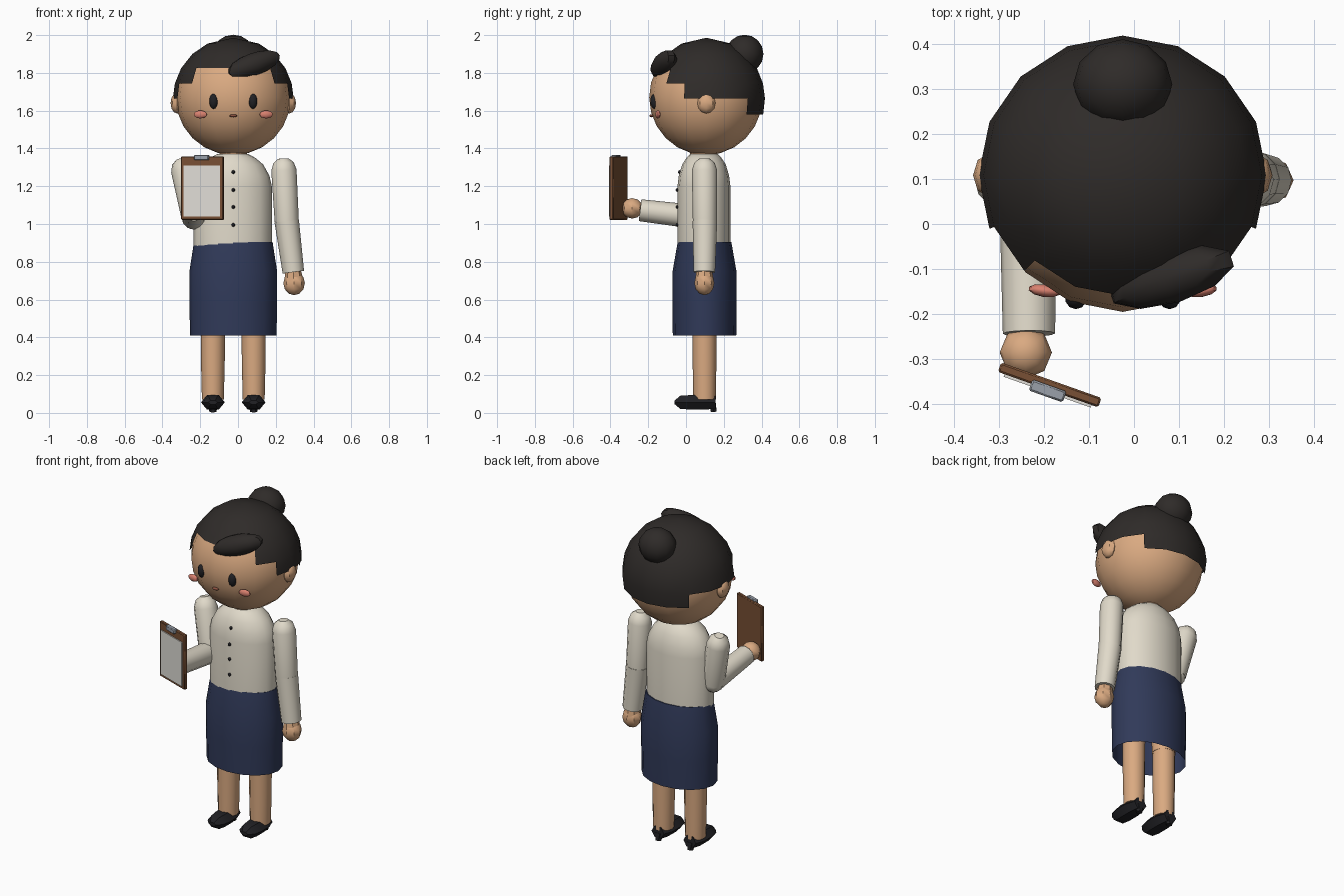
import bpy, bmesh, math
from mathutils import Vector, Matrix, Euler

if "Cube" in bpy.data.objects:
    bpy.data.objects.remove(bpy.data.objects["Cube"])

CX, CY = -0.025, 0.1          # body axis


def material(name, rgb):
    m = bpy.data.materials.new(name)
    m.diffuse_color = (*rgb, 1)
    m.use_nodes = True
    m.node_tree.nodes["Principled BSDF"].inputs["Base Color"].default_value = m.diffuse_color
    return m


SKIN = material("skin", (0.70, 0.40, 0.22))
HAIR = material("hair", (0.028, 0.024, 0.022))
SHIRT = material("shirt", (0.75, 0.70, 0.59))
NAVY = material("navy", (0.030, 0.042, 0.10))
BLACK = material("black", (0.015, 0.015, 0.018))
BLUSH = material("blush", (0.70, 0.22, 0.16))
LIP = material("lip", (0.25, 0.08, 0.05))
WOOD = material("wood", (0.19, 0.08, 0.035))
PAPER = material("paper", (0.75, 0.73, 0.68))
METAL = material("metal", (0.32, 0.35, 0.40))


def finish(name, bm, mat):
    bmesh.ops.recalc_face_normals(bm, faces=bm.faces)
    me = bpy.data.meshes.new(name)
    bm.to_mesh(me)
    bm.free()
    me.materials.append(mat)
    ob = bpy.data.objects.new(name, me)
    bpy.context.collection.objects.link(ob)
    return ob


def ball(name, loc, radii, mat, seg=10, rings=8, rot=(0, 0, 0)):
    bm = bmesh.new()
    m = Matrix.LocRotScale(Vector(loc), Euler(rot), Vector(radii))
    bmesh.ops.create_uvsphere(bm, u_segments=seg, v_segments=rings, radius=1, matrix=m)
    return finish(name, bm, mat)


def box(name, mat, loc, size, rot=(0, 0, 0), bevel=0.0):
    bm = bmesh.new()
    m = Matrix.LocRotScale(Vector(loc), Euler(rot), Vector(size))
    bmesh.ops.create_cube(bm, size=1, matrix=m)
    if bevel:
        bmesh.ops.bevel(bm, geom=bm.edges[:], offset=bevel, segments=1, affect='EDGES')
    return finish(name, bm, mat)


def loft(name, mat, rings, n=12, caps=(True, True), phase=0.0):
    """Elliptical rings (centre, radius a, radius b) joined along the first-to-last axis."""
    axis = (Vector(rings[-1][0]) - Vector(rings[0][0])).normalized()
    side = Vector((1, 0, 0)) - axis * axis.x
    side.normalize()
    up = axis.cross(side)
    bm = bmesh.new()
    loops = []
    for c, a, b in rings:
        loops.append([bm.verts.new(Vector(c) + side * a * math.cos(t) + up * b * math.sin(t))
                      for t in (phase + 2 * math.pi * i / n for i in range(n))])
    for p, q in zip(loops, loops[1:]):
        for i in range(n):
            j = (i + 1) % n
            bm.faces.new((p[i], p[j], q[j], q[i]))
    if caps[0]:
        bm.faces.new(loops[0])
    if caps[1]:
        bm.faces.new(loops[-1])
    return finish(name, bm, mat)


def sleeve(name, a, b, r0, r1, round_start=False):
    a, b = Vector(a), Vector(b)
    d = (b - a).normalized()
    rings = [(a, r0, r0), (b, r1, r1)]
    if round_start:
        rings = [(a - d * r0 * s, r0 * c, r0 * c) for s, c in ((0.92, 0.4), (0.6, 0.8))] + rings
    return loft(name, SHIRT, rings)


# Head, neck and ears
ball("head", (CX, 0.105, 1.67), (0.305, 0.30, 0.305), SKIN, 16, 12)
loft("neck", SKIN, [((CX, 0.095, 1.32), 0.073, 0.073), ((CX, 0.095, 1.43), 0.073, 0.073)])
for s in (-1, 1):
    ball("ear", (CX + s * 0.297, 0.108, 1.64), (0.035, 0.048, 0.055), SKIN, 8, 6)
    ball("eye", (CX + s * 0.104, -0.165, 1.65), (0.024, 0.024, 0.041), BLACK)
    ball("cheek", (CX + s * 0.174, -0.148, 1.58), (0.036, 0.014, 0.021), BLUSH, rot=(0, 0, s * 0.15))
ball("mouth", (CX, -0.182, 1.573), (0.021, 0.012, 0.008), LIP)

# Hair cap: 16 sectors, each cut off at its own height for the stepped hairline
levels = [1.58, 1.665, 1.745, 1.825, 1.90, 1.955]
bm = bmesh.new()
grid = []
for z in levels:
    k = math.sqrt(1 - ((z - 1.66) / 0.326) ** 2)
    grid.append([bm.verts.new((CX + 0.32 * k * math.sin(i * math.pi / 8),
                               0.108 - 0.31 * k * math.cos(i * math.pi / 8), z)) for i in range(16)])
top = bm.verts.new((CX, 0.108, 1.986))
for i in range(16):
    j = (i + 1) % 16
    step = min(i, 15 - i)                      # sectors away from the face
    start = 3 if step < 2 else 2 if step < 3 else 1 if step < 6 else 0
    for k in range(start, len(levels) - 1):
        bm.faces.new((grid[k][i], grid[k][j], grid[k + 1][j], grid[k + 1][i]))
    bm.faces.new((grid[-1][i], grid[-1][j], top))
bmesh.ops.delete(bm, geom=[v for v in bm.verts if not v.link_faces], context='VERTS')
finish("hair_cap", bm, HAIR)
ball("hair_bun", (CX, 0.31, 1.90), (0.11, 0.10, 0.102), HAIR, 12, 8)
ball("hair_fringe", (0.083, -0.118, 1.845), (0.155, 0.058, 0.06), HAIR, 10, 8, (0, -0.33, 0.3))

# Blouse with buttons
prof = [(0.88, 1.0), (1.2, 1.0), (1.255, 0.94), (1.315, 0.78), (1.35, 0.58), (1.37, 0.40)]
loft("blouse", SHIRT, [((CX - 0.003, 0.095, z), 0.207 * k, 0.14 * (k * 0.8 + 0.2)) for z, k in prof], 16)
for z, y in ((1.275, -0.033), (1.18, -0.046), (1.09, -0.046), (0.995, -0.046)):
    ball("button", (CX, y, z), (0.009, 0.009, 0.01), BLACK, 8, 6)

# Skirt, open at the hem
loft("skirt", NAVY, [((CX, 0.098, z), a, b) for z, a, b in
                     ((0.41, 0.229, 0.168), (0.58, 0.232, 0.17), (0.75, 0.232, 0.169), (0.905, 0.208, 0.142))],
     16, (False, True))

# Legs and shoes
for s in (-1, 1):
    x = CX + s * 0.108
    loft("thigh", SKIN, [((x, 0.098, 0.48), 0.066, 0.066), ((x, 0.098, 0.86), 0.078, 0.078)])
    ball("knee", (x, 0.098, 0.47), (0.065, 0.065, 0.065), SKIN)
    loft("lower_leg", SKIN, [((x, 0.098, 0.07), 0.058, 0.06), ((x, 0.098, 0.28), 0.063, 0.063),
                             ((x, 0.098, 0.48), 0.064, 0.064)])
    loft("shoe", BLACK, [((x, y, 0.056), a, b) for y, a, b in
                         ((-0.06, 0.025, 0.012), (-0.03, 0.052, 0.04), (0.02, 0.063, 0.044),
                          (0.10, 0.062, 0.044), (0.155, 0.042, 0.04))], 6)
    loft("heel", BLACK, [((x, 0.147, 0.005), 0.018, 0.018), ((x, 0.142, 0.05), 0.03, 0.018)], 6)

# Hanging arm
elbow = (0.258, CY, 1.015)
sleeve("upper_arm", (0.243, CY - 0.002, 1.285), elbow, 0.067, 0.064, True)
ball("elbow", elbow, (0.063, 0.063, 0.063), SHIRT)
sleeve("forearm", elbow, (0.293, CY - 0.003, 0.745), 0.065, 0.057)
loft("wrist", SKIN, [((0.291, 0.097, 0.76), 0.04, 0.04), ((0.296, 0.097, 0.70), 0.05, 0.05)], 8)
ball("hand", (0.297, 0.097, 0.687), (0.057, 0.053, 0.064), SKIN, 8, 6)

# Raised arm
elbow = (-0.235, 0.07, 1.035)
sleeve("raised_upper_arm", (-0.288, CY, 1.285), elbow, 0.067, 0.064, True)
ball("raised_elbow", elbow, (0.064, 0.064, 0.064), SHIRT)
sleeve("raised_forearm", elbow, (-0.233, -0.243, 1.073), 0.064, 0.058)
ball("raised_hand", (-0.24, -0.285, 1.083), (0.058, 0.058, 0.054), SKIN, 8, 6)

# Clipboard, turned slightly inward
turn = (0, 0, -0.34)
out = Vector((math.sin(-0.34), -math.cos(-0.34), 0))
base = Vector((-0.187, -0.357, 1.19))
box("clipboard", WOOD, base, (0.236, 0.022, 0.335), turn, 0.004)
box("paper", PAPER, base + out * 0.013 + Vector((0, 0, -0.015)), (0.205, 0.008, 0.27), turn)
box("clip", METAL, base + out * 0.014 + Vector((0, 0, 0.162)), (0.08, 0.026, 0.028), turn, 0.004)

# Smooth shading with sharp edges kept
for ob in bpy.context.collection.objects:
    ob.select_set(True)
    bpy.context.view_layer.objects.active = ob
bpy.ops.object.shade_smooth_by_angle(angle=math.radians(38))
